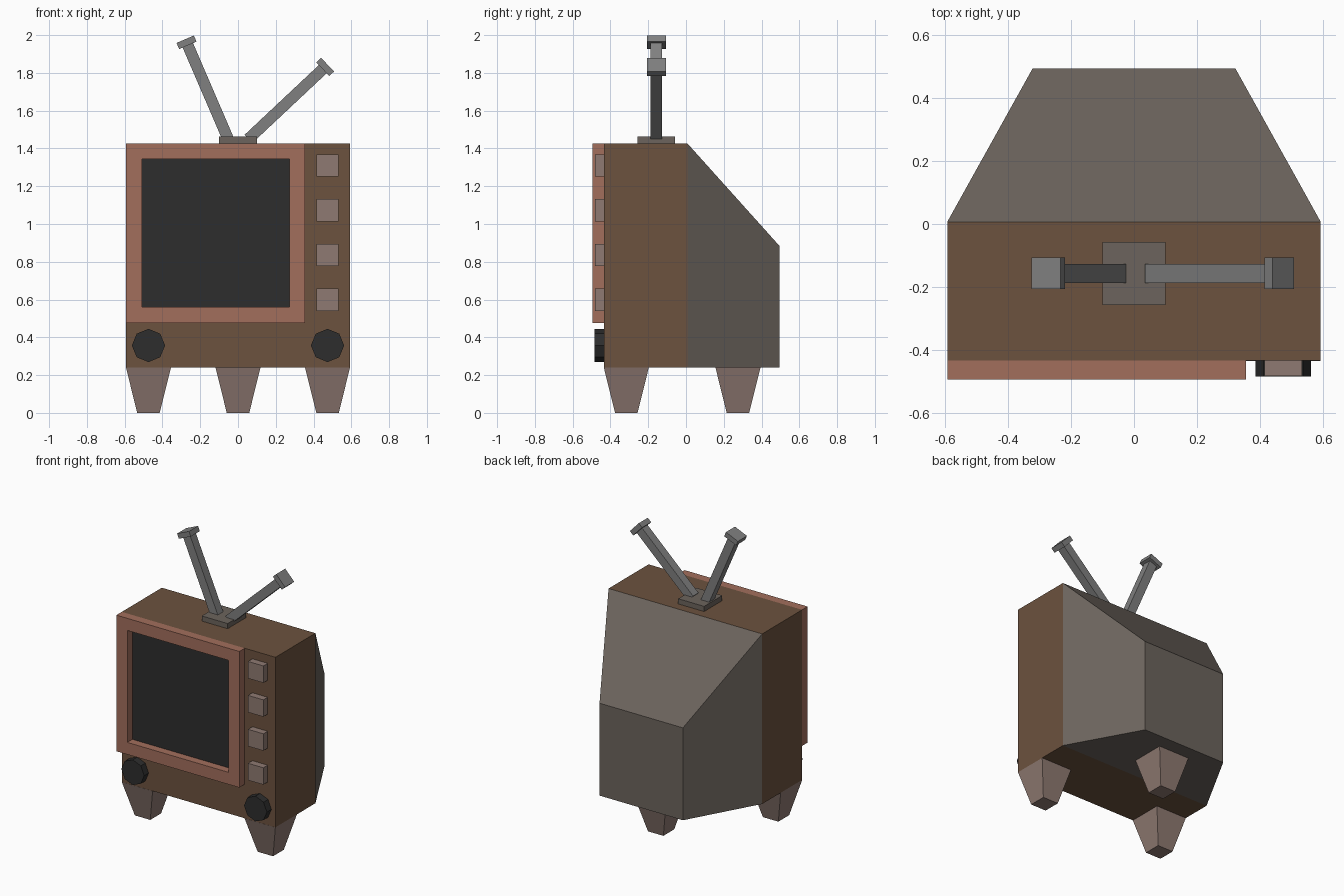
import bpy, bmesh, math
from mathutils import Matrix, Vector

if "Cube" in bpy.data.objects:
    bpy.data.objects.remove(bpy.data.objects["Cube"])


def material(name, srgb):
    m = bpy.data.materials.new(name)
    lin = [((c / 255 + 0.055) / 1.055) ** 2.4 for c in srgb]
    m.diffuse_color = (*lin, 1)
    m.use_nodes = True
    m.node_tree.nodes["Principled BSDF"].inputs["Base Color"].default_value = m.diffuse_color
    return m


WOOD = material("dark wood", (108, 82, 62))
TRIM = material("light wood", (162, 110, 92))
GLASS = material("charcoal", (45, 45, 45))
BUFF = material("dusty brown", (143, 122, 114))
SHELL = material("taupe shell", (108, 100, 93))
METAL = material("grey metal", (128, 128, 128))


def finish(name, bm, *mats):
    bmesh.ops.recalc_face_normals(bm, faces=bm.faces)
    me = bpy.data.meshes.new(name)
    bm.to_mesh(me)
    bm.free()
    for m in mats:
        me.materials.append(m)
    ob = bpy.data.objects.new(name, me)
    bpy.context.collection.objects.link(ob)
    return ob


def box_bm(lo, hi):
    bm = bmesh.new()
    bmesh.ops.create_cube(bm, size=1)
    lo, hi = Vector(lo), Vector(hi)
    for v in bm.verts:
        v.co = (lo + hi) / 2 + v.co * (hi - lo)
    return bm


def box(name, lo, hi, mat):
    return finish(name, box_bm(lo, hi), mat)


W, BOTTOM, TOP = 0.593, 0.24, 1.427
FRONT, SEAM, BACK = -0.434, 0.007, 0.494

# Cabinet
box("cabinet", (-W, FRONT, BOTTOM), (W, SEAM, TOP), WOOD)

# Rear shell, tapering in from the sides and top
bm = box_bm((-W, SEAM, BOTTOM), (W, BACK, TOP))
for v in bm.verts:
    if v.co.y > 0.3:
        v.co.x *= 0.322 / W
        if v.co.z > 1:
            v.co.z = 0.885
finish("rear_shell", bm, SHELL)

# Screen surround with the recessed screen inset in its front face
bm = box_bm((-W, -0.494, 0.477), (0.356, FRONT, TOP))
bm.normal_update()
face = min(bm.faces, key=lambda f: f.calc_center_median().y)
bmesh.ops.inset_individual(bm, faces=[face], thickness=0.119)
opening = bmesh.ops.extrude_discrete_faces(bm, faces=[face])["faces"][0]
opening.material_index = 1
for v in opening.verts:
    v.co.y = FRONT - 0.004
finish("screen_surround", bm, TRIM, GLASS)

# Column of push buttons
for i in range(4):
    z = 1.31 - 0.237 * i
    box(f"button_{i + 1}", (0.415, -0.482, z - 0.059), (0.533, FRONT, z + 0.059), BUFF)

# Octagonal dials
for side, x in (("left", -0.474), ("right", 0.474)):
    bm = bmesh.new()
    bmesh.ops.create_cone(bm, cap_ends=True, segments=8, radius1=0.088, radius2=0.088, depth=0.05,
                          matrix=Matrix.Translation((x, -0.459, 0.357)) @ Matrix.Rotation(math.pi / 2, 4, 'X'))
    finish(f"{side}_dial", bm, GLASS)

# Tapered legs: two in front, one behind
for name, x, y in (("front_left_leg", -0.474, -0.316), ("front_right_leg", 0.474, -0.316),
                   ("rear_leg", 0, 0.275)):
    bm = box_bm((x - 0.119, y - 0.119, 0), (x + 0.119, y + 0.119, BOTTOM))
    for v in bm.verts:
        if v.co.z < 0.1:
            v.co.x = x + (v.co.x - x) / 2
            v.co.y = y + (v.co.y - y) / 2
    finish(name, bm, BUFF)

# Aerial base
AY = -0.157
box("aerial_base", (-0.1, AY - 0.1, TOP), (0.1, AY + 0.1, 1.463), SHELL)

# Leaning aerial rods with square caps
for side, x, angle, length in (("left", -0.052, -23.3, 0.575), ("right", 0.055, 46.8, 0.575)):
    place = Matrix.Translation((x, AY, 1.45)) @ Matrix.Rotation(math.radians(angle), 4, 'Y')
    for part, half, z0, z1 in (("rod", 0.03, 0, length - 0.035), ("cap", 0.05, length - 0.035, length)):
        ob = box(f"{side}_aerial_{part}", (-half, -half, z0), (half, half, z1), METAL)
        ob.data.transform(place)
